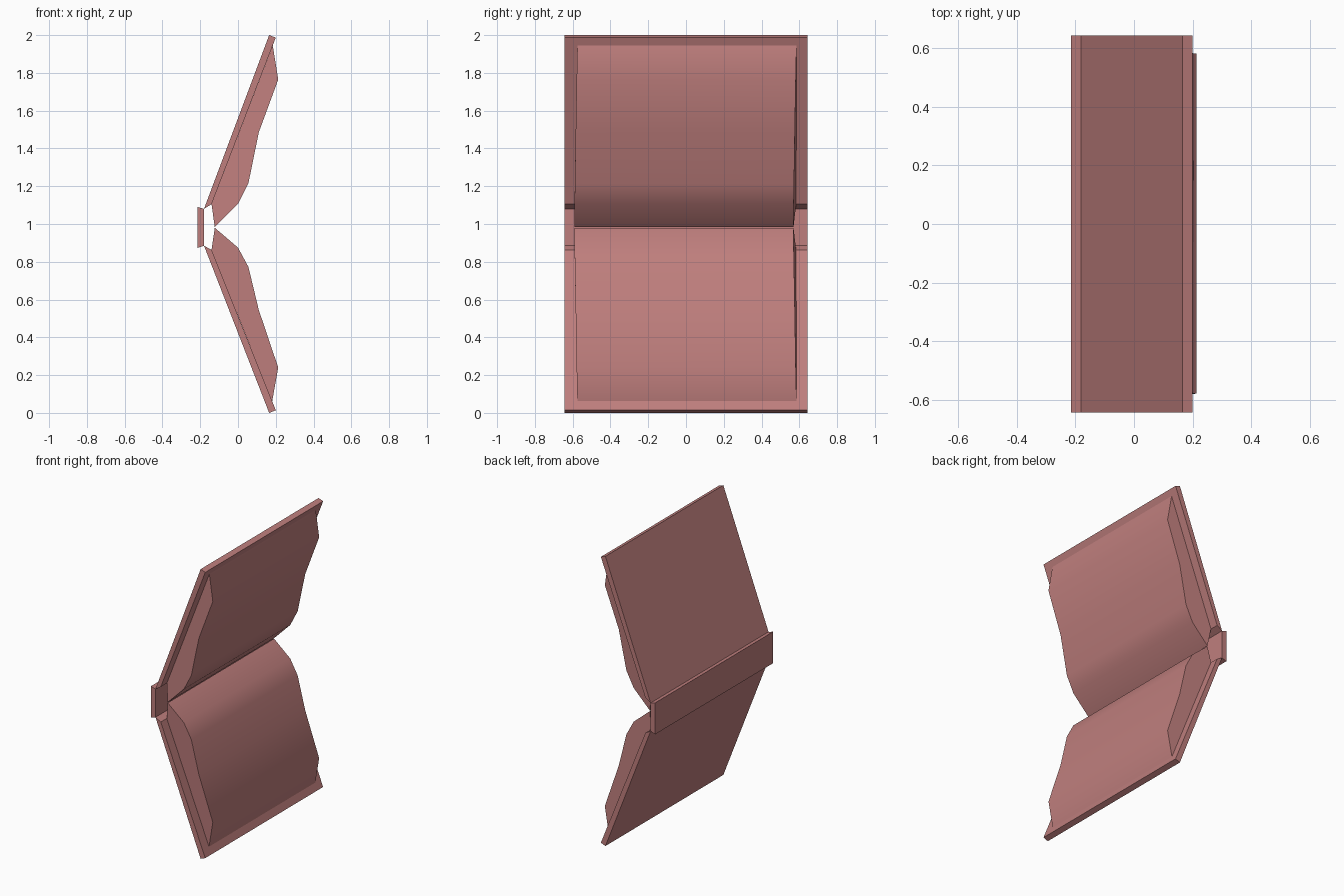
import bpy, bmesh, math

if "Cube" in bpy.data.objects:
    bpy.data.objects.remove(bpy.data.objects["Cube"])

mat = bpy.data.materials.new("dusty_rose")
mat.diffuse_color = (0.52, 0.21, 0.205, 1)
mat.use_nodes = True
mat.node_tree.nodes["Principled BSDF"].inputs["Base Color"].default_value = mat.diffuse_color


def extrude_profile(name, pts, half, shifts=None, smooth=False):
    """Extrude an x-z outline along y, optionally sliding each point along y."""
    shifts = shifts or [0] * len(pts)
    bm = bmesh.new()
    a = [bm.verts.new((x, -half + s, z)) for (x, z), s in zip(pts, shifts)]
    b = [bm.verts.new((x, half + s, z)) for (x, z), s in zip(pts, shifts)]
    bm.faces.new(a)
    bm.faces.new(b[::-1])
    n = len(pts)
    for i in range(n):
        j = (i + 1) % n
        bm.faces.new((a[i], b[i], b[j], a[j]))
    bmesh.ops.recalc_face_normals(bm, faces=bm.faces)
    mesh = bpy.data.meshes.new(name)
    bm.to_mesh(mesh)
    bm.free()
    mesh.materials.append(mat)
    ob = bpy.data.objects.new(name, mesh)
    bpy.context.collection.objects.link(ob)
    if smooth:
        bpy.context.view_layer.objects.active = ob
        ob.select_set(True)
        bpy.ops.object.shade_smooth_by_angle(angle=math.radians(30))
        ob.select_set(False)
    return ob


# Spine and the two hinged covers
extrude_profile("spine", [(-.215, 1.09), (-.18, 1.08), (-.18, .885), (-.215, .873)], .643)
extrude_profile("upper_cover", [(-.18, 1.08), (.165, 2.0), (.20, 1.987), (-.14, 1.105)], .643)
extrude_profile("lower_cover", [(-.18, .885), (.165, 0.0), (.20, .014), (-.14, .863)], .643)

# Curved page blocks, meeting at the gutter and skewed slightly along y
skew = [.005, .001, -.004, -.008, -.010, -.011, .003]
extrude_profile("upper_pages", [(.184, 1.945), (.213, 1.765), (.11, 1.485), (.055, 1.215),
                                (0, 1.107), (-.123, .983), (-.14, 1.105)], .58, skew, True)
extrude_profile("lower_pages", [(.181, .062), (.213, .24), (.11, .545), (.055, .773),
                                (0, .875), (-.123, .98), (-.14, .863)], .58, skew, True)
